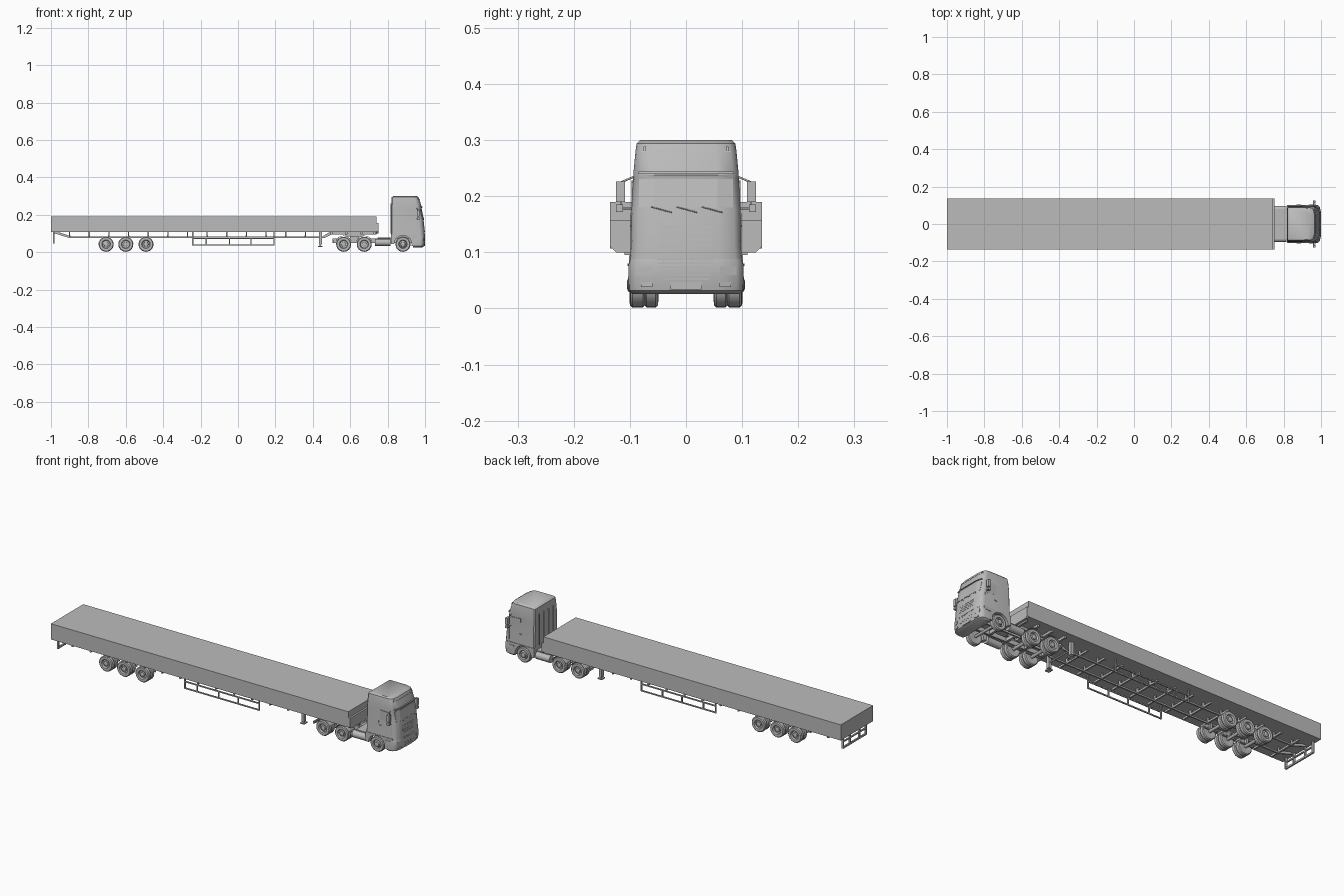
import bpy, bmesh, math
from mathutils import Vector, Matrix

if "Cube" in bpy.data.objects:
    bpy.data.objects.remove(bpy.data.objects["Cube"], do_unlink=True)

grey = bpy.data.materials.new("plain grey")
grey.use_nodes = True
grey.diffuse_color = (0.5, 0.5, 0.5, 1)
grey.node_tree.nodes["Principled BSDF"].inputs["Base Color"].default_value = (0.5, 0.5, 0.5, 1)
SIDES = ((1, "left"), (-1, "right"))


def finish(name, bm, smooth=False):
    bmesh.ops.recalc_face_normals(bm, faces=bm.faces[:])
    mesh = bpy.data.meshes.new(name)
    bm.to_mesh(mesh)
    bm.free()
    mesh.materials.append(grey)
    ob = bpy.data.objects.new(name, mesh)
    bpy.context.collection.objects.link(ob)
    if smooth:
        bpy.ops.object.select_all(action="DESELECT")
        ob.select_set(True)
        bpy.context.view_layer.objects.active = ob
        bpy.ops.object.shade_smooth_by_angle(angle=math.radians(35))
    return ob


def add_box(bm, x, y, z):
    """Add a box given (low, high) pairs."""
    size = Vector((x[1] - x[0], y[1] - y[0], z[1] - z[0]))
    mid = Vector((sum(x) / 2, sum(y) / 2, sum(z) / 2))
    bmesh.ops.create_cube(bm, size=1, matrix=Matrix.Translation(mid) @ Matrix.Diagonal(size).to_4x4())


def boxes(name, *parts):
    bm = bmesh.new()
    for part in parts:
        add_box(bm, *part)
    return finish(name, bm)


def span(side, a, b):
    return tuple(sorted((side * a, side * b)))


def loft(name, rings, closed=False, smooth=False):
    """Skin a list of equal-length rings, capping the ends."""
    bm = bmesh.new()
    loops = [[bm.verts.new(p) for p in ring] for ring in rings]
    n = len(loops[0])
    pairs = list(zip(loops, loops[1:])) + ([(loops[-1], loops[0])] if closed else [])
    for a, b in pairs:
        for i in range(n):
            bm.faces.new((a[i], a[(i + 1) % n], b[(i + 1) % n], b[i]))
    if not closed:
        bm.faces.new(loops[0])
        bm.faces.new(loops[-1])
    return finish(name, bm, smooth)


def prism(name, profile, y0, y1, smooth=False):
    """Extrude an x-z profile across y."""
    return loft(name, [[(x, y, z) for x, z in profile] for y in (y0, y1)], smooth=smooth)


def lathe(name, profile, x, z, side, segments=36):
    """Turn a (radius, distance from centre line) profile about an axle."""
    ring = lambda r, y: [(x + r * math.cos(math.tau * i / segments), side * y,
                          z + r * math.sin(math.tau * i / segments)) for i in range(segments)]
    return loft(name, [ring(r, y) for r, y in profile], smooth=True)


def rod(name, a, b, r):
    a, b = Vector(a), Vector(b)
    bm = bmesh.new()
    turn = (b - a).to_track_quat("Z", "Y").to_matrix().to_4x4()
    bmesh.ops.create_cone(bm, cap_ends=True, segments=12, radius1=r, radius2=r, depth=(b - a).length,
                          matrix=Matrix.Translation((a + b) / 2) @ turn)
    return finish(name, bm, True)


# Trailer load body and headboard
boxes("trailer_body", ((-1, 0.74), (-0.135, 0.135), (0.107, 0.19)))
board = [(-0.125, 0.1), (0.125, 0.1), (0.135, 0.11), (0.135, 0.157), (-0.135, 0.157), (-0.135, 0.11)]
loft("headboard", [[(x, y, z) for y, z in board] for x in (0.738, 0.75)])

# Trailer ladder frame
for s, label in SIDES:
    prism(label + "_frame_rail", [(-0.98, 0.108), (-0.98, 0.1), (-0.9, 0.075), (0.46, 0.075), (0.5, 0.094),
          (0.74, 0.094), (0.74, 0.108), (0.49, 0.108), (0.45, 0.083), (-0.89, 0.083), (-0.96, 0.108)],
          s * 0.042, s * 0.05)
    posts = [-0.9 + 0.105 * i for i in range(13)]
    boxes(label + "_frame_posts", *[((x - 0.003, x + 0.003), span(s, 0.04, 0.052), (0.08, 0.108)) for x in posts])
boxes("cross_members", *[((x - 0.004, x + 0.004), (-0.1, 0.1), (0.08, 0.09)) for x in posts])
boxes("neck_members", *[((x - 0.005, x + 0.005), (-0.11, 0.11), (0.095, 0.108)) for x in (0.5, 0.58, 0.66, 0.73)])

# Side guards, landing legs and rear guard
for s, label in SIDES:
    y = span(s, 0.094, 0.1)
    bars = [((-0.245, 0.195), y, (z, z + 0.006)) for z in (0.035, 0.07)]
    bars += [((x - 0.003, x + 0.003), y, (0.037, 0.108)) for x in (-0.242, 0.192)]
    bars += [((x - 0.003, x + 0.003), y, (0.037, 0.074)) for x in (-0.17, -0.045, 0.07)]
    boxes(label + "_side_guard", *bars)
    boxes(label + "_landing_leg", ((0.432, 0.448), span(s, 0.07, 0.088), (0.04, 0.108)),
          ((0.428, 0.452), span(s, 0.065, 0.093), (0.028, 0.034)),
          ((0.436, 0.444), span(s, 0.074, 0.084), (0.032, 0.042)))
rod("landing_leg_brace", (0.44, -0.08, 0.07), (0.44, 0.08, 0.07), 0.004)
boxes("rear_guard", ((-0.99, -0.982), (-0.1, 0.1), (0.047, 0.056)), ((-0.99, -0.982), (-0.1, 0.1), (0.08, 0.086)),
      *[((-0.99, -0.98), (y - 0.004, y + 0.004), (0.047, 0.108)) for y in (-0.096, -0.04, 0.04, 0.096)])

# Wheels
def tyre(name, x, s, inner, outer, r=0.04, hub=0.0):
    z = r + 0.002
    lathe(name, [(0.004, inner), (0.022, inner), (0.026, inner - 0.001), (r - 0.004, inner), (r, inner + 0.004),
                 (r, outer - 0.004), (r - 0.004, outer), (0.026, outer + 0.001), (0.023, outer),
                 (0.02, outer - 0.009), (0.013, outer - 0.009 + hub), (0.012, outer - 0.002 + hub),
                 (0.007, outer + hub), (0.002, outer + hub)], x, z, s)


axles = [("trailer_rear", -0.705), ("trailer_middle", -0.6), ("trailer_front", -0.492),
         ("drive_rear", 0.565), ("drive_front", 0.675)]
for label, x in axles:
    for s, side in SIDES:
        tyre(f"{label}_{side}_outer_wheel", x, s, 0.077, 0.1)
        tyre(f"{label}_{side}_inner_wheel", x, s, 0.05, 0.074)
        boxes(f"{label}_{side}_spring", ((x - 0.04, x + 0.04), span(s, 0.038, 0.046), (0.045, 0.051)),
              ((x - 0.006, x + 0.006), span(s, 0.036, 0.048), (0.04, 0.08)))
    rod(label + "_axle", (x, -0.09, 0.042), (x, 0.09, 0.042), 0.008)
for s, side in SIDES:
    tyre("steer_%s_wheel" % side, 0.882, s, 0.073, 0.099, 0.04, 0.006)
rod("steer_axle", (0.882, -0.09, 0.042), (0.882, 0.09, 0.042), 0.007)

# Tractor frame, coupling plate, tanks and mudguards
for s, label in SIDES:
    boxes(label + "_tractor_rail", ((0.505, 0.96), span(s, 0.03, 0.038), (0.05, 0.074)))
    rod(label + "_fuel_tank", (0.733, s * 0.078, 0.052), (0.815, s * 0.078, 0.052), 0.019)
    rod(label + "_air_tank", (0.75, s * 0.048, 0.063), (0.81, s * 0.048, 0.063), 0.01)
    boxes(label + "_tail_lamp", ((0.505, 0.512), span(s, 0.05, 0.095), (0.05, 0.062)))
    for label2, x in axles[3:]:
        arc = [(r, math.radians(a)) for r, angles in ((0.046, range(25, 156, 10)), (0.0435, range(155, 24, -10)))
               for a in angles]
        prism(f"{label2}_{label}_mudguard", [(x + r * math.cos(a), 0.042 + r * math.sin(a)) for r, a in arc],
              s * 0.05, s * 0.1)
boxes("tractor_cross_members", *[((x - 0.006, x + 0.006), (-0.036, 0.036), (0.052, 0.07)) for x in (0.52, 0.62, 0.73, 0.83)])
boxes("coupling_plate", ((0.575, 0.67), (-0.045, 0.045), (0.083, 0.094)), ((0.6, 0.645), (-0.036, 0.036), (0.07, 0.085)))
boxes("chassis_deck", ((0.745, 0.83), (-0.08, 0.08), (0.072, 0.077)))
boxes("tail_beam", ((0.505, 0.514), (-0.095, 0.095), (0.054, 0.06)))

# Cab shell: levels are height, back, front, half width
LEVELS = [(0.088, 0.818, 0.999, 0.1), (0.11, 0.818, 0.998, 0.098), (0.175, 0.818, 0.992, 0.097),
          (0.233, 0.818, 0.981, 0.094), (0.238, 0.818, 0.983, 0.094), (0.28, 0.82, 0.971, 0.09),
          (0.294, 0.822, 0.965, 0.088), (0.3, 0.83, 0.955, 0.082)]


def section(z, xb, xf, h):
    half = [(xb, 0.94), (xb + 0.006, 1), (xf - 0.028, 1), (xf - 0.016, 0.97), (xf - 0.007, 0.88), (xf, 0.6)]
    return [(x, k * h, z) for x, k in half] + [(x, -k * h, z) for x, k in reversed(half)]


loft("cab", [section(*level) for level in LEVELS], smooth=True)

# Cab lower body with wheel arches, and the bumper
arch = [(0.882 + 0.047 * math.cos(math.radians(a)), 0.042 + 0.047 * math.sin(math.radians(a))) for a in range(180, -11, -10)]
for s, label in SIDES:
    prism(label + "_wheel_arch", [(0.818, 0.045)] + arch + [(0.945, 0.034), (0.975, 0.034), (0.975, 0.094), (0.818, 0.094)],
          s * 0.07, s * 0.102)
boxes("cab_floor", ((0.82, 0.97), (-0.072, 0.072), (0.072, 0.09)))
loft("bumper", [section(z, 0.935, xf, h) for z, xf, h in
                ((0.026, 0.985, 0.096), (0.032, 0.996, 0.102), (0.055, 1.0, 0.103), (0.08, 1.0, 0.102), (0.09, 0.998, 0.1))],
     smooth=True)


def front_x(y, z):
    """Front surface of the cab and bumper at a point."""
    z = max(z, LEVELS[0][0])
    for a, b in zip(LEVELS, LEVELS[1:]):
        if z <= b[0]:
            t = (z - a[0]) / (b[0] - a[0])
            xf, h = (a[i] + t * (b[i] - a[i]) for i in (2, 3))
            break
    return xf - max(0, abs(y) / h - 0.6) * 0.025


def plate(name, y0, y1, z0, z1, t=0.0012):
    """Thin panel following the front surface."""
    ys = [y0 + (y1 - y0) * i / 6 for i in range(7)]
    loft(name, [[(front_x(y, z) + d, y, z) for z, d in ((z0, -0.004), (z0, t), (z1, t), (z1, -0.004))] for y in ys])


# Front details
plate("windscreen", -0.084, 0.084, 0.18, 0.231)
plate("sun_visor", -0.085, 0.085, 0.24, 0.244, 0.005)
plate("roof_trim", -0.08, 0.08, 0.279, 0.281)
for i in range(4):
    plate("upper_grille_bar", -0.047, 0.047, 0.109 + i * 0.011, 0.115 + i * 0.011, 0.001)
for i in range(6):
    plate("lower_grille_bar", -0.052 + 0.002 * abs(i - 5), 0.052 - 0.002 * abs(i - 5), 0.051 + i * 0.007, 0.054 + i * 0.007)
for i in range(9):
    y = -0.04 + i * 0.01
    plate("lower_grille_upright", y - 0.0007, y + 0.0007, 0.051, 0.089, 0.0008)
plate("number_panel", -0.028, 0.028, 0.034, 0.047)
for y in (-0.05, -0.005, 0.04):
    rod("wiper", (front_x(y, 0.18) + 0.002, y - 0.012, 0.181), (front_x(y, 0.172) + 0.002, y + 0.025, 0.171), 0.001)
for s, label in SIDES:
    plate(label + "_headlight", *span(s, 0.061, 0.09), 0.06, 0.075, 0.002)
    plate(label + "_fog_light", *span(s, 0.06, 0.08), 0.038, 0.047, 0.002)
    plate(label + "_roof_lamp", *span(s, 0.071, 0.076), 0.281, 0.289, 0.004)

    # Side window, door seams, handle and step
    prism(label + "_side_window", [(0.9, 0.178), (0.962, 0.17), (0.955, 0.225), (0.9, 0.228)], s * 0.09, s * 0.0975)
    seams = [((x, x + 0.0015), span(s, 0.09, 0.0988), (0.1, 0.17)) for x in (0.89, 0.965)]
    boxes(label + "_door_trim", *seams, ((0.895, 0.912), span(s, 0.09, 0.1), (0.145, 0.149)))
    boxes(label + "_step", ((0.935, 0.965), span(s, 0.09, 0.104), (0.076, 0.08)))

    # Mirrors
    boxes(label + "_mirrors", ((0.956, 0.97), span(s, 0.109, 0.125), (0.19, 0.226)),
          ((0.956, 0.97), span(s, 0.112, 0.125), (0.172, 0.185)),
          ((0.96, 0.965), span(s, 0.114, 0.118), (0.18, 0.195)))
    rod(label + "_mirror_upper_arm", (0.955, s * 0.09, 0.236), (0.963, s * 0.118, 0.224), 0.0018)
    rod(label + "_mirror_lower_arm", (0.955, s * 0.09, 0.178), (0.963, s * 0.117, 0.178), 0.0018)

# Cab back ribs
boxes("cab_back_ribs", *[((0.815, 0.82), (y - 0.002, y + 0.002), (0.1, 0.26)) for y in (-0.06, -0.02, 0.02, 0.06)])
